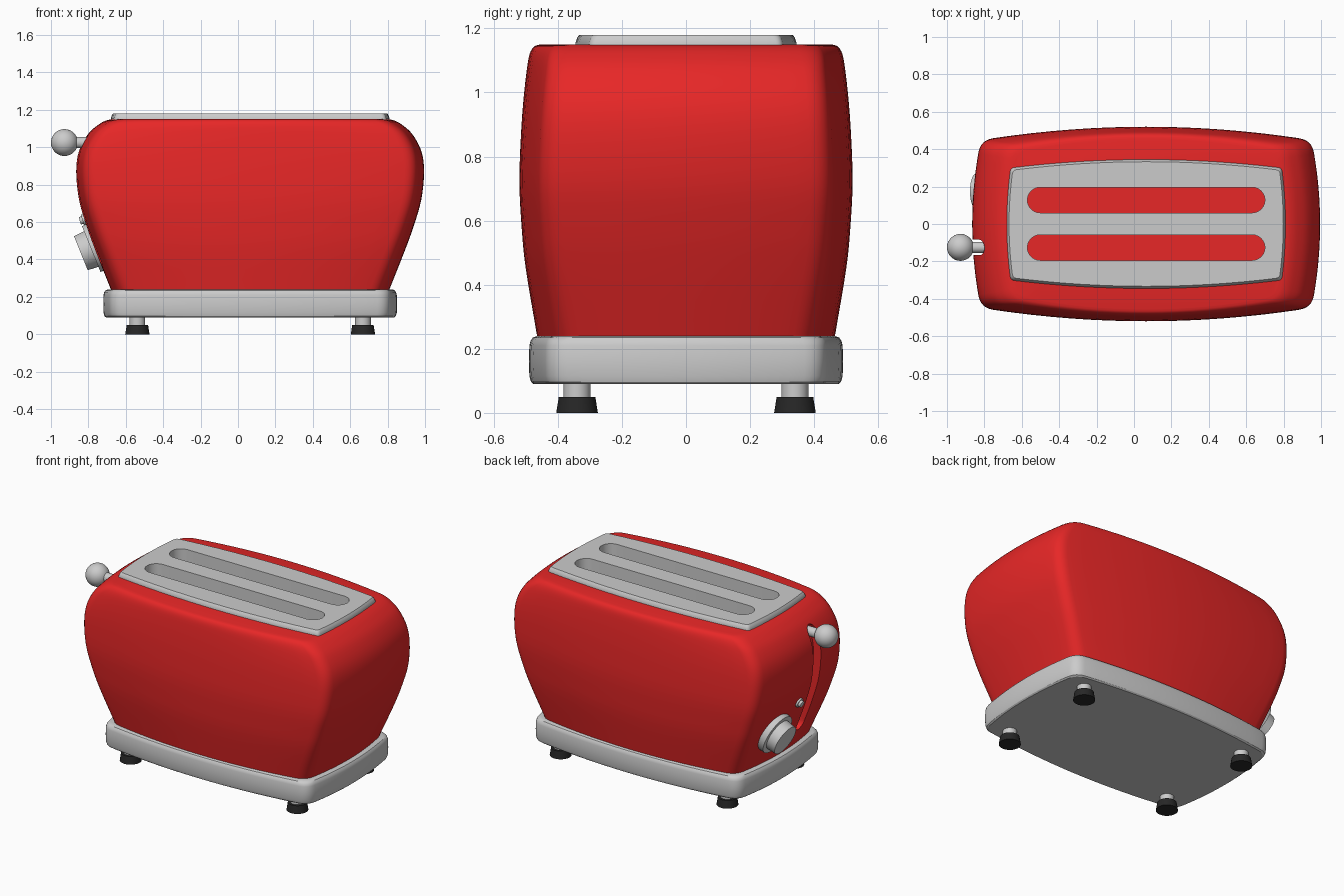
import bpy, bmesh, math
from mathutils import Vector

if "Cube" in bpy.data.objects:
    bpy.data.objects.remove(bpy.data.objects["Cube"])

CX = 0.065  # centre of the housing along x


def material(name, rgb):
    m = bpy.data.materials.new(name)
    m.diffuse_color = (*rgb, 1)
    m.use_nodes = True
    m.node_tree.nodes["Principled BSDF"].inputs["Base Color"].default_value = m.diffuse_color
    return m


RED = material("red_enamel", (0.8, 0.02, 0.02))
BLACK = material("black_rubber", (0.02, 0.02, 0.02))


def finish(name, bm, mat=None):
    bmesh.ops.recalc_face_normals(bm, faces=bm.faces)
    me = bpy.data.meshes.new(name)
    bm.to_mesh(me)
    bm.free()
    ob = bpy.data.objects.new(name, me)
    bpy.context.collection.objects.link(ob)
    if mat:
        me.materials.append(mat)
    return ob


def activate(ob):
    bpy.ops.object.select_all(action='DESELECT')
    ob.select_set(True)
    bpy.context.view_layer.objects.active = ob


def smooth(ob):
    activate(ob)
    bpy.ops.object.shade_smooth_by_angle(angle=math.radians(32))
    return ob


def loft(name, rings, mat=None):
    """Skin closed rings of equal point count and cap both ends."""
    bm = bmesh.new()
    rows = [[bm.verts.new(p) for p in ring] for ring in rings]
    n = len(rows[0])
    for lo, hi in zip(rows, rows[1:]):
        for i in range(n):
            j = (i + 1) % n
            bm.faces.new((lo[i], lo[j], hi[j], hi[i]))
    bm.faces.new(rows[0][::-1])
    bm.faces.new(rows[-1])
    return finish(name, bm, mat)


def barrel(z, a, b, da, db, r, n=8):
    """Rectangle with bowed sides (half sizes a, b) and rounded corners."""
    ac, bc = a - da, b - db
    side_x = lambda y: ac + da * (1 - (y / bc) ** 2)
    side_y = lambda x: bc + db * (1 - (x / ac) ** 2)
    q = [(side_x(y), y) for y in ((bc - r) * i / n for i in range(n + 1))]
    p0, p2 = q[-1], (ac - r, side_y(ac - r))
    for i in range(1, 6):
        t = i / 6
        q.append(tuple((1 - t) ** 2 * p0[k] + 2 * t * (1 - t) * (ac, bc)[k] + t * t * p2[k]
                       for k in (0, 1)))
    q += [(x, side_y(x)) for x in ((ac - r) * (1 - i / n) for i in range(n + 1))]
    half = q + [(-x, y) for x, y in q[-2::-1]]
    full = half + [(x, -y) for x, y in half[-2:0:-1]]
    return [(CX + x, y, z) for x, y in full]


def rod(name, p0, p1, r0, r1, mat=None, seg=40):
    p0, p1 = Vector(p0), Vector(p1)
    d = p1 - p0
    bm = bmesh.new()
    bmesh.ops.create_cone(bm, cap_ends=True, segments=seg, radius1=r0, radius2=r1, depth=d.length)
    bmesh.ops.rotate(bm, verts=bm.verts, matrix=d.to_track_quat('Z', 'Y').to_matrix())
    bmesh.ops.translate(bm, verts=bm.verts, vec=(p0 + p1) / 2)
    return smooth(finish(name, bm, mat))


def cut(ob, cutter):
    m = ob.modifiers.new("cut", 'BOOLEAN')
    m.operation, m.object, m.solver = 'DIFFERENCE', cutter, 'EXACT'
    activate(ob)
    bpy.ops.object.modifier_apply(modifier=m.name)
    bpy.data.objects.remove(cutter, do_unlink=True)


def slot_cutter(y, w, z0, z1):
    """Upright stadium prism for a bread slot."""
    hx = 0.635 - 0.068
    pts = []
    for s, start in ((1, -90), (-1, 90)):
        for i in range(13):
            t = math.radians(start + 15 * i)
            pts.append((CX + s * hx + w * math.cos(t), y + w * math.sin(t)))
    return loft("slot_cutter", [[(px, py, z) for px, py in pts] for z in (z0, z1)])


# Housing profile: height, half length, half depth
PROFILE = [(0.235, 0.743, 0.464), (0.45, 0.828, 0.500), (0.58, 0.875, 0.513), (0.72, 0.915, 0.520),
           (0.87, 0.930, 0.515), (0.98, 0.915, 0.507), (1.07, 0.867, 0.497), (1.12, 0.812, 0.488),
           (1.143, 0.770, 0.474), (1.15, 0.735, 0.455)]


def spline(pts, sub=4):
    v = [Vector(p) for p in pts]
    v = [2 * v[0] - v[1]] + v + [2 * v[-1] - v[-2]]
    out = []
    for p, q, r, s in zip(v, v[1:], v[2:], v[3:]):
        for i in range(sub):
            t = i / sub
            out.append(0.5 * (2 * q + (r - p) * t + (2 * p - 5 * q + 4 * r - s) * t * t
                              + (3 * q - p - 3 * r + s) * t ** 3))
    return out + [v[-2]]


CURVE = spline(PROFILE)


def end_x(z):
    """x of the left end wall at height z."""
    for p, q in zip(CURVE, CURVE[1:]):
        if p.x <= z <= q.x:
            return CX - (p.y + (q.y - p.y) * (z - p.x) / (q.x - p.x))


housing = loft("housing", [barrel(z, a, b, 0.045, 0.07, 0.06) for z, a, b in CURVE], RED)

# Lever channel follows the curved end wall and has rounded ends
LY, LW, Z0, Z1 = -0.125, 0.042, 0.36, 1.068
zs = [Z0 + LW * (1 - math.cos(math.radians(t))) for t in (8, 25, 45, 65, 90)]
zs += [Z0 + LW + (Z1 - Z0 - 2 * LW) * i / 16 for i in range(1, 16)]
zs += [Z1 - LW * (1 - math.cos(math.radians(t))) for t in (90, 65, 45, 25, 8)]
rings = []
for z in zs:
    d = max(0, LW - min(z - Z0, Z1 - z))
    w = math.sqrt(LW * LW - d * d)
    x = end_x(z)
    rings.append([(x - 0.1, LY - w, z), (x + 0.06, LY - w, z), (x + 0.06, LY + w, z), (x - 0.1, LY + w, z)])
cut(housing, loft("lever_cutter", rings))

# Top trim plate, set into the housing
trim = loft("top_trim", [barrel(z, 0.745 - i, 0.345 - i, 0.02, 0.045, 0.02)
                         for z, i in ((1.0, 0), (1.155, 0), (1.172, 0.006), (1.18, 0.012))])

# Two bread slots through trim and housing
for y in (-0.126, 0.128):
    cut(trim, slot_cutter(y, 0.068, 0.9, 1.3))
    cut(housing, slot_cutter(y, 0.076, 0.4, 1.3))
smooth(housing)
smooth(trim)

# Base tray
smooth(loft("base", [barrel(z, 0.785 - i, 0.49 - i, 0.045, 0.06, 0.06)
                     for z, i in ((0.09, 0.014), (0.097, 0.006), (0.115, 0.001), (0.16, 0), (0.21, 0.001),
                                  (0.225, 0.005), (0.235, 0.012), (0.24, 0.025))]))

# Feet
for sx, nx in ((-1, "left"), (1, "right")):
    for sy, ny in ((-1, "front"), (1, "back")):
        x, y = CX + sx * 0.603, sy * 0.34
        rod(f"foot_stem_{ny}_{nx}", (x, y, 0.045), (x, y, 0.1), 0.042, 0.042)
        rod(f"foot_{ny}_{nx}", (x, y, 0), (x, y, 0.05), 0.065, 0.057, BLACK)

# Lever stem and ball
rod("lever_stem", (-0.7, LY, 1.025), (-0.9, LY, 1.025), 0.03, 0.03)
bm = bmesh.new()
bmesh.ops.create_uvsphere(bm, u_segments=32, v_segments=16, radius=0.072)
bmesh.ops.translate(bm, verts=bm.verts, vec=(-0.928, LY, 1.025))
smooth(finish("lever_ball", bm))


def on_end(name, y, z, tilt, steps):
    """Stacked discs standing out from the left end wall."""
    t = math.radians(tilt)
    n = Vector((-math.cos(t), 0, -math.sin(t)))
    c = Vector((end_x(z) + 0.004, y, z))
    for i, (d0, d1, r0, r1) in enumerate(steps):
        rod(f"{name}_{i + 1}", c + n * d0, c + n * d1, r0, r1)


# Browning dial and small button
on_end("dial", 0.175, 0.464, 22, [(-0.04, 0.022, 0.135, 0.132), (0.015, 0.082, 0.103, 0.098)])
on_end("button", 0.008, 0.615, 17, [(-0.03, 0.015, 0.032, 0.030), (0.01, 0.03, 0.022, 0.02)])
